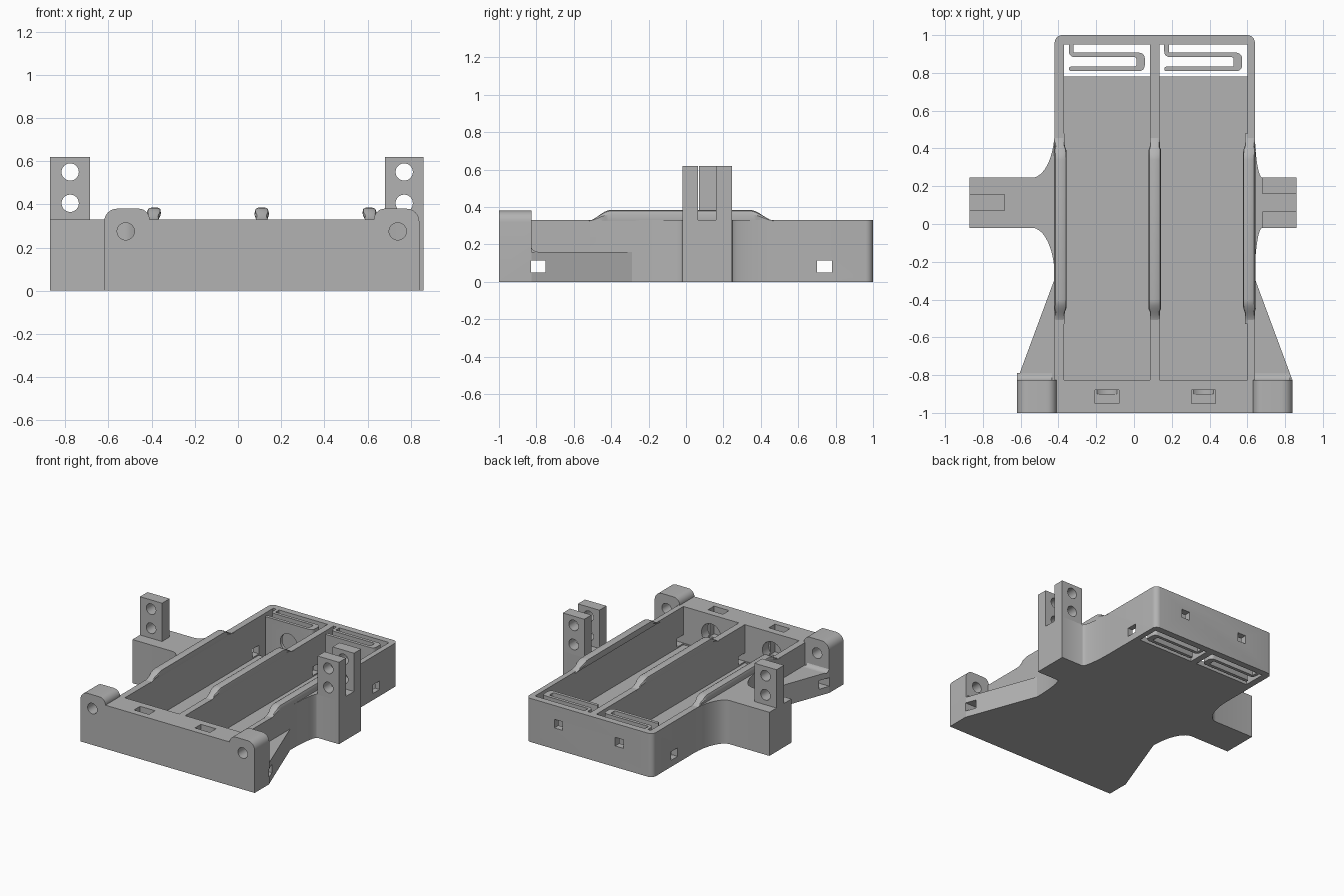
import bpy, bmesh, math
from mathutils import Vector

if "Cube" in bpy.data.objects:
    bpy.data.objects.remove(bpy.data.objects["Cube"])

grey = bpy.data.materials.new("matte_grey")
grey.use_nodes = True
GREY = (0.45, 0.45, 0.45, 1)
grey.diffuse_color = GREY
grey.node_tree.nodes["Principled BSDF"].inputs["Base Color"].default_value = GREY

TOP = 0.33            # rim height
LEFT, RIGHT = -0.42, 0.64
CELLS = [(-0.37, 0.085), (0.135, 0.60)]


def finish(name, bm):
    bmesh.ops.recalc_face_normals(bm, faces=bm.faces)
    mesh = bpy.data.meshes.new(name)
    bm.to_mesh(mesh)
    bm.free()
    mesh.materials.append(grey)
    ob = bpy.data.objects.new(name, mesh)
    bpy.context.collection.objects.link(ob)
    return ob


def prism(name, points, lo, hi, axis="z"):
    """Extrude a 2D outline: (x, y) along z, (x, z) along y or (y, z) along x."""
    place = {"z": lambda a, b, c: (a, b, c), "y": lambda a, b, c: (a, c, b),
             "x": lambda a, b, c: (c, a, b)}[axis]
    bm = bmesh.new()
    face = bm.faces.new([bm.verts.new(place(a, b, lo)) for a, b in points])
    new = bmesh.ops.extrude_face_region(bm, geom=[face])["geom"]
    shift = Vector(place(0, 0, hi - lo))
    bmesh.ops.translate(bm, vec=shift, verts=[v for v in new if isinstance(v, bmesh.types.BMVert)])
    return finish(name, bm)


def box(name, x0, x1, y0, y1, z0, z1):
    return prism(name, [(x0, y0), (x1, y0), (x1, y1), (x0, y1)], z0, z1)


def arc(cx, cy, rx, ry, a0, a1, n=10):
    steps = [math.radians(a0 + (a1 - a0) * i / n) for i in range(n + 1)]
    return [(cx + rx * math.cos(a), cy + ry * math.sin(a)) for a in steps]


def rod(x, z, r, y0, y1):
    return prism("cutter", arc(x, z, r, r, 0, 348.75, 31), y0, y1, "y")


def boolean(ob, tools, operation="DIFFERENCE"):
    bpy.context.view_layer.objects.active = ob
    for tool in tools:
        tool.hide_render = True
        mod = ob.modifiers.new("cut", "BOOLEAN")
        mod.operation, mod.solver, mod.object = operation, "EXACT", tool
        bpy.ops.object.modifier_apply(modifier=mod.name)
        bpy.data.objects.remove(tool)


def side_holes():
    return [box("cutter", -1, 1, y, y + 0.08, 0.05, 0.115) for y in (-0.83, 0.70)]


# Tray: one outline with flared side brackets and rounded back corners
outline = [(LEFT, -1), (RIGHT, -1), (RIGHT, -0.83)]
outline += arc(0.68, -0.28, 0.04, 0.26, 180, 90)
outline += [(0.86, -0.02), (0.86, 0.245)]
outline += arc(0.68, 0.5, 0.04, 0.255, 270, 180)
outline += arc(RIGHT - 0.04, 0.96, 0.04, 0.04, 0, 90, 6)
outline += arc(LEFT + 0.04, 0.96, 0.04, 0.04, 90, 180, 6)
outline += arc(-0.54, 0.5, 0.12, 0.255, 0, -90)
outline += [(-0.87, 0.245), (-0.87, -0.02)]
outline += arc(-0.54, -0.28, 0.12, 0.26, 90, 0)
tray = prism("tray", outline, 0, TOP)

cutters = side_holes()
for x0, x1 in CELLS:
    mid = (x0 + x1) / 2
    cutters += [
        box("cutter", x0, x1, -0.825, 0.95, 0.04, 0.5),          # cell bay
        box("cutter", x0, x1, 0.78, 0.95, -0.1, 0.2),            # spring opening
        box("cutter", mid - 0.063, mid + 0.063, -0.95, -0.878, 0.12, 0.5),  # contact slot
        rod(mid, 0.18, 0.08, -0.9, -0.8),                        # contact recess
        box("cutter", mid - 0.035, mid + 0.035, 0.9, 1.1, 0.16, 0.225),     # wire hole
    ]
boolean(tray, cutters)
parts = [tray]

# Springs: folded strips hanging from the back wall
for i, (x0, x1) in enumerate(CELLS):
    a, b, t, r = x0 + 0.025, x1 - 0.028, 0.024, 0.03
    strip = [(a, 0.96), (a, 0.908)] + arc(a + r, 0.883 + r, r, r, 180, 270, 5)
    strip += arc(b - r - t, 0.883 - 0.01, r - 0.02, 0.01, 90, 0, 4)
    strip += arc(b - r - t, 0.833 + 0.01, r - 0.02, 0.01, 0, -90, 4)
    strip += arc(a + 0.012, 0.821, 0.012, 0.012, 90, 270, 6)
    strip += arc(b - r, 0.809 + r, r, r, 270, 360, 5)
    strip += arc(b - r, 0.907 - r, r, r, 0, 90, 5)
    strip += [(a + t, 0.907), (a + t, 0.96)]
    spring = prism(f"spring_{i + 1}", strip, 0, TOP)
    boolean(spring, [rod((x0 + x1) / 2, 0.18, 0.07, 0.79, 0.85)])
    parts.append(spring)

# Retaining lips: rounded beads that swell out of the wall tops
bead = [(-0.025, 0), (-0.033, 0.6), (-0.028, 0.9), (-0.015, 1),
        (0.015, 1), (0.028, 0.9), (0.033, 0.6), (0.025, 0)]


def lip(name, x, skew):
    rows = []
    for i in range(9):
        t = i / 8
        rows.append((-0.53 + 0.13 * t, t * t * (3 - 2 * t)))
    rows += [(0.48 - y_end, h) for y_end, h in
             [(0.14 * (1 - i / 8), (1 - i / 8) ** 2 * (1 + 2 * i / 8)) for i in range(9)]]
    bm = bmesh.new()
    loops = []
    for y, h in rows:
        h = max(h, 0.01)
        loops.append([bm.verts.new((x + px * (1 if pz == 0 or h > 0.5 else 0.8) + skew * pz * h, y,
                                    TOP - 0.005 + 0.06 * pz * h)) for px, pz in bead])
    n = len(bead)
    for p, q in zip(loops, loops[1:]):
        for k in range(n):
            bm.faces.new((p[k], p[(k + 1) % n], q[(k + 1) % n], q[k]))
    bm.faces.new(loops[0])
    bm.faces.new(loops[-1])
    return finish(name, bm)


parts += [lip("left_lip", 0.615, -0.008), lip("middle_lip", 0.11, 0),
          lip("right_lip", -0.395, 0.008)]

# Front ears with screw holes, and low tapered gussets behind them
for name, inner, outer in (("right", LEFT, -0.62), ("left", RIGHT, 0.84)):
    s = 1 if outer > inner else -1
    w = abs(outer - inner)
    shape = [(0, 0), (w, 0)] + arc(w - 0.06, 0.32, 0.06, 0.06, 0, 90, 8)
    shape += arc(0.04, 0.33, 0.05, 0.05, 90, 180, 8)
    ear = prism(name + "_ear", [(inner + s * u, z) for u, z in shape], -1, -0.825, "y")
    boolean(ear, side_holes() + [rod(inner + s * 0.1, 0.275, 0.04, -1.1, -0.7)])
    gusset = prism(name + "_gusset", [(inner, -0.83), (outer, -0.83), (inner, -0.29)], 0, 0.16)
    boolean(gusset, side_holes())
    corner = [(-0.83, 0.155)] + arc(-0.79, 0.2, 0.04, 0.04, 270, 180, 6)
    fillet = prism(name + "_fillet", corner, min(inner, outer), max(inner, outer) - 0.015, "x")
    parts += [ear, gusset, fillet]

# Hinge posts: a fork on the left bracket and a single tongue on the right
posts = [("fork_front", 0.68, 0.86, -0.02, 0.065), ("fork_back", 0.68, 0.86, 0.16, 0.245),
         ("tongue", -0.87, -0.685, 0.07, 0.16)]
for name, x0, x1, y0, y1 in posts:
    post = box(name, x0, x1, y0, y1, TOP - 0.002, 0.62)
    boolean(post, [rod((x0 + x1) / 2, z, 0.04, -0.2, 0.4) for z in (0.405, 0.55)])
    parts.append(post)

# Smooth the curved faces and keep hard edges
bpy.ops.object.select_all(action="DESELECT")
for ob in parts:
    ob.select_set(True)
bpy.context.view_layer.objects.active = tray
bpy.ops.object.shade_smooth_by_angle(angle=math.radians(30))
